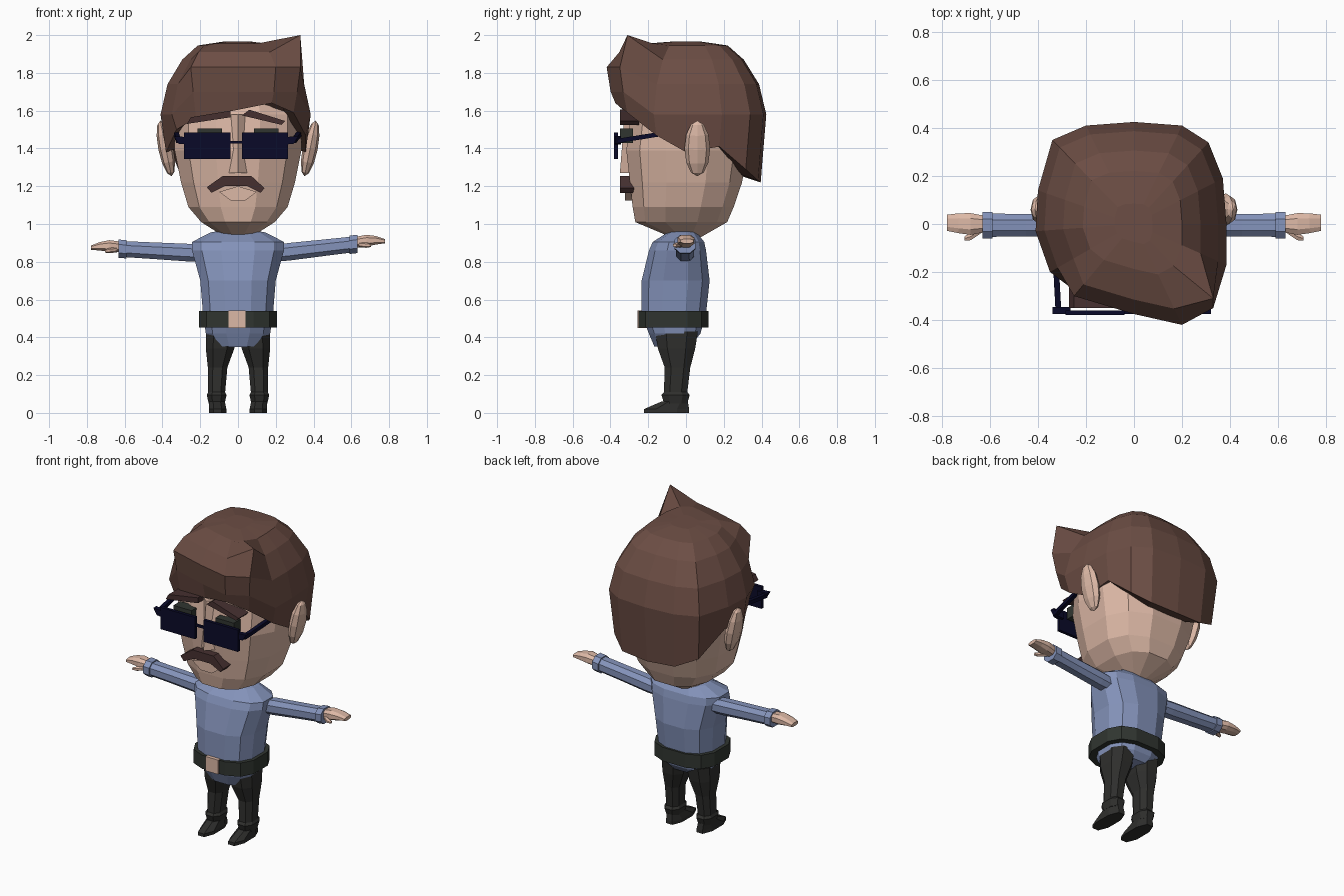
import bpy, bmesh, math
from mathutils import Vector, Matrix

if "Cube" in bpy.data.objects:
    bpy.data.objects.remove(bpy.data.objects["Cube"])


def material(name, r, g, b):
    m = bpy.data.materials.new(name)
    m.diffuse_color = (r, g, b, 1)
    m.use_nodes = True
    m.node_tree.nodes["Principled BSDF"].inputs["Base Color"].default_value = m.diffuse_color
    return m


SKIN = material("skin", 0.72, 0.48, 0.38)
HAIR = material("brown_hair", 0.15, 0.075, 0.058)
BROW = material("dark_brown", 0.062, 0.03, 0.03)
SHIRT = material("blue_shirt", 0.23, 0.29, 0.49)
PANTS = material("charcoal", 0.028, 0.028, 0.026)
BELT = material("belt_grey", 0.03, 0.036, 0.03)
NAVY = material("navy_glass", 0.003, 0.003, 0.022)


def make(name, verts, faces, mat):
    bm = bmesh.new()
    vs = [bm.verts.new(v) for v in verts]
    for f in faces:
        bm.faces.new([vs[i] for i in f])
    bmesh.ops.recalc_face_normals(bm, faces=bm.faces)
    me = bpy.data.meshes.new(name)
    bm.to_mesh(me)
    bm.free()
    me.materials.append(mat)
    ob = bpy.data.objects.new(name, me)
    bpy.context.collection.objects.link(ob)
    return ob


def skin_rows(name, rows, mat):
    """Closed tube through equal-length rows of points, capped at both ends."""
    n = len(rows[0])
    faces = [(r * n + i, r * n + (i + 1) % n, (r + 1) * n + (i + 1) % n, (r + 1) * n + i)
             for r in range(len(rows) - 1) for i in range(n)]
    faces += [tuple(range(n)), tuple(range((len(rows) - 1) * n, len(rows) * n))]
    return make(name, [p for row in rows for p in row], faces, mat)


def loft(name, rings, mat, n=8, axis="z", power=2.0):
    """Rings are (position, centre a, centre b, radius a, radius b)."""
    rows = []
    for t, ca, cb, ra, rb in rings:
        row = []
        for i in range(n):
            th = 2 * math.pi * (i + 0.5) / n
            c, s = math.cos(th), math.sin(th)
            a = ca + ra * math.copysign(abs(c) ** (2 / power), c)
            b = cb + rb * math.copysign(abs(s) ** (2 / power), s)
            row.append((a, b, t) if axis == "z" else (t, a, b))
        rows.append(row)
    return skin_rows(name, rows, mat)


def prism(name, pts, y0, y1, mat):
    return skin_rows(name, [[(x, y, z) for x, z in pts] for y in (y0, y1)], mat)


def box(name, x0, x1, y0, y1, z0, z1, mat):
    return prism(name, [(x0, z0), (x1, z0), (x1, z1), (x0, z1)], y0, y1, mat)


def bar(name, p, q, w, mat):
    """Thin square rod running mostly along y."""
    sq = [(-w, -w), (w, -w), (w, w), (-w, w)]
    return skin_rows(name, [[(c[0] + a, c[1], c[2] + b) for a, b in sq] for c in (p, q)], mat)


# Head
loft("head", [(0.93, 0, 0.0, 0.07, 0.08), (1.01, 0, -0.025, 0.20, 0.25),
              (1.09, 0, -0.015, 0.27, 0.275), (1.22, 0, 0.0, 0.31, 0.305),
              (1.39, 0, 0.005, 0.345, 0.33), (1.58, 0, 0.01, 0.345, 0.31),
              (1.75, 0, 0.0, 0.28, 0.24)], SKIN, n=12, power=2.5)

# Hair: plan outline, hairline height per column, and two height profiles
plan = [(.33, -.35), (.2, -.42), (0, -.375), (-.25, -.30), (-.35, -.2),
        (-.41, -.03), (-.40, .14), (-.34, .35), (-.2, .41), (0, .425),
        (.2, .41), (.31, .34), (.37, .19), (.385, 0), (.385, -.17)]
hairline = [1.59, 1.64, 1.605, 1.56, 1.50, 1.38, 1.43, 1.29, 1.23, 1.22,
            1.23, 1.29, 1.41, 1.38, 1.47]
front = [(0, .89), (1.70, .95), (1.83, 1), (1.91, .84), (1.955, .5), (1.965, .2)]
back = [(0, .93), (1.58, 1), (1.74, .91), (1.87, .72), (1.945, .52), (1.965, .2)]
rows = [[(x * .72, y * .72, z + .03) for (x, y), z in zip(plan, hairline)]]
for k in range(6):
    row = []
    for c, (x, y) in enumerate(plan):
        z, s = (front if c < 4 else back)[k]
        row.append((x * s, y * s, z or hairline[c]))
    rows.append(row)
rows[4][0] = (0.33, -0.31, 2.0)      # swept-up tuft
skin_rows("hair", rows, HAIR)

# Ears
for side, label in ((-1, "left"), (1, "right")):
    bm = bmesh.new()
    bmesh.ops.create_uvsphere(bm, u_segments=8, v_segments=6, radius=1)
    bm.transform(Matrix.Translation((side * 0.382, 0.06, 1.40))
                 @ Matrix.Rotation(side * 0.2, 4, "Y") @ Matrix.Diagonal((0.04, 0.068, 0.15, 1)))
    me = bpy.data.meshes.new(label + "_ear")
    bm.to_mesh(me)
    bm.free()
    me.materials.append(SKIN)
    bpy.context.collection.objects.link(bpy.data.objects.new(label + "_ear", me))

# Face details
skin_rows("nose", [[(-.04, -.29, 1.58), (.04, -.29, 1.58), (0, -.325, 1.58)],
                   [(-.06, -.29, 1.27), (.06, -.29, 1.27), (0, -.35, 1.27)]], SKIN)
prism("mouth", [(-.10, 1.17), (-.04, 1.125), (.04, 1.125), (.10, 1.17), (0, 1.2)],
      -0.322, -0.26, SKIN)
prism("moustache", [(-.165, 1.195), (-.14, 1.165), (-.07, 1.20), (.05, 1.20), (.12, 1.165),
                    (.14, 1.19), (.07, 1.255), (-.08, 1.255)], -0.35, -0.27, BROW)
prism("left_eyebrow", [(-.27, 1.53), (-.04, 1.565), (-.04, 1.60), (-.25, 1.565)],
      -0.35, -0.25, BROW)
prism("right_eyebrow", [(.02, 1.575), (.23, 1.525), (.25, 1.545), (.06, 1.605)],
      -0.35, -0.25, BROW)
for side, label in ((-1, "left"), (1, "right")):
    cx = side * 0.15
    box(label + "_eye", cx - .065, cx + .065, -0.35, -0.28, 1.43, 1.505, BELT)

# Sunglasses
box("left_lens", -.285, -.04, -0.38, -0.36, 1.345, 1.485, NAVY)
box("right_lens", .02, .265, -0.38, -0.36, 1.345, 1.485, NAVY)
box("glasses_bridge", -.05, .03, -0.375, -0.362, 1.425, 1.44, NAVY)
for side, label in ((-1, "left"), (1, "right")):
    cx = side * 0.305 - 0.01
    prism(label + "_hinge", [(cx - side * .05, 1.42), (cx, 1.425), (cx + side * .025, 1.465),
                             (cx - side * .05, 1.46)], -0.375, -0.345, NAVY)
    bar(label + "_glasses_arm", (cx, -0.36, 1.44), (side * 0.33, -0.08, 1.485), 0.012, NAVY)

# Torso, with a hem that is higher at the back
shirt = loft("shirt", [(0.36, 0, -0.06, 0.13, 0.11), (0.42, 0, -0.06, 0.175, 0.14),
                       (0.52, 0, -0.065, 0.19, 0.175), (0.70, 0, -0.055, 0.205, 0.185),
                       (0.86, 0, -0.045, 0.25, 0.155), (0.905, 0, -0.04, 0.25, 0.14),
                       (0.955, 0, -0.02, 0.15, 0.08), (0.97, 0, -0.01, 0.07, 0.05)],
             SHIRT, n=12, power=2.6)
for v in shirt.data.vertices:
    if v.co.z < 0.4:
        v.co.z += 0.15 * (v.co.y + 0.1)
loft("belt", [(z, 0, -0.065, 0.213, 0.19) for z in (0.452, 0.54)], BELT, n=12, power=2.8)
box("buckle", -.05, .04, -0.258, -0.2, 0.45, 0.542, SKIN)

# Trousers and shoes
for side, label in ((-1, "left"), (1, "right")):
    def x(v):
        return side * v
    loft(label + "_leg", [(0.05, x(.113), -.055, .045, .065), (0.095, x(.113), -.055, .056, .08),
                          (0.11, x(.113), -.055, .048, .066), (0.24, x(.108), -.045, .055, .072),
                          (0.34, x(.095), -.05, .08, .105), (0.43, x(.088), -.05, .088, .12)],
         PANTS, n=8, power=2.5)
    loft(label + "_shoe", [(0, x(.108), -.103, .05, .128), (0.02, x(.108), -.103, .05, .128),
                           (0.06, x(.112), -.06, .045, .075)], PANTS, n=8, power=2.3)

# Arms, cuffs and hands
for side, label, lift in ((-1, "left", 0.0), (1, "right", 0.025)):
    def z(d):
        return 0.845 + (d - 0.2) * 0.055 + lift * (d - 0.2) / 0.42

    def ring(d, a, b, cy=-0.005, dz=0):
        return (side * d, cy, z(d) + dz, a, b)
    loft(label + "_sleeve", [ring(.17, .05, .045), ring(.27, .052, .05), ring(.45, .05, .047),
                             ring(.61, .052, .045)], SHIRT, axis="x", power=2.3)
    loft(label + "_cuff", [ring(.59, .06, .052), ring(.632, .06, .052)], SHIRT,
         axis="x", power=2.3)
    loft(label + "_hand", [ring(.62, .036, .03, 0, .01), ring(.68, .048, .033, 0, .012),
                           ring(.73, .044, .024, .003, .008), ring(.778, .036, .012, .005, -.002)],
         SKIN, axis="x", power=2.6)
    loft(label + "_thumb", [ring(.64, .018, .014, -.025, -.005), ring(.68, .018, .014, -.052, -.012),
                            ring(.705, .01, .008, -.06, -.016)], SKIN, n=6, axis="x")
